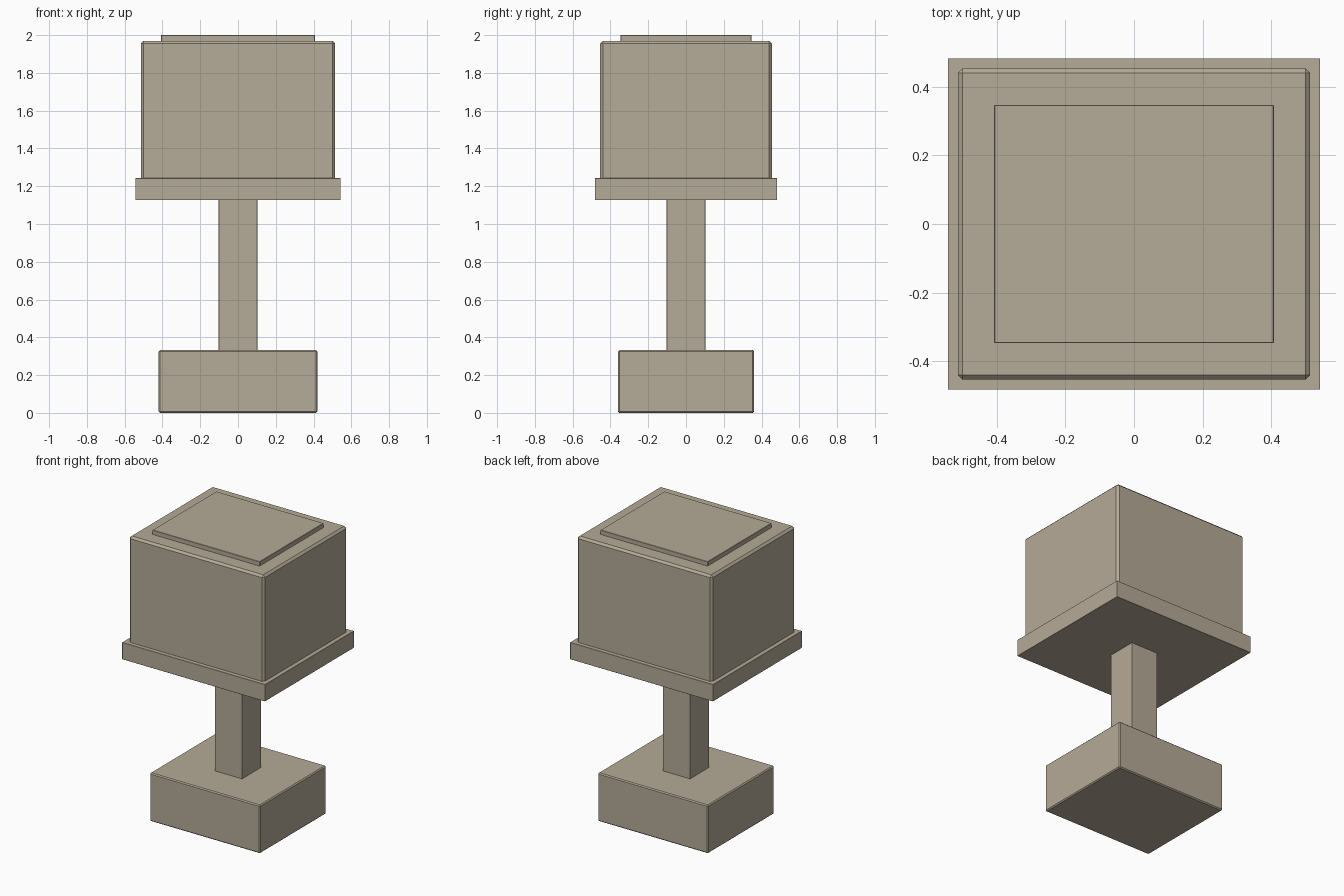
import bpy

if "Cube" in bpy.data.objects:
    bpy.data.objects.remove(bpy.data.objects["Cube"])

stone = bpy.data.materials.new("warm_stone")
stone.diffuse_color = (0.46, 0.405, 0.31, 1.0)
stone.use_nodes = True
stone.node_tree.nodes["Principled BSDF"].inputs["Base Color"].default_value = stone.diffuse_color


def block(name, width, depth, z0, z1, bevel):
    """Centred box from z0 to z1 with a small flat chamfer."""
    bpy.ops.mesh.primitive_cube_add(size=1, location=(0, 0, (z0 + z1) / 2))
    ob = bpy.context.object
    ob.name = ob.data.name = name
    ob.scale = (width, depth, z1 - z0)
    bpy.ops.object.transform_apply(location=False, rotation=False, scale=True)
    ob.data.materials.append(stone)
    if bevel:
        mod = ob.modifiers.new("chamfer", 'BEVEL')
        mod.width = bevel
        mod.segments = 1
    return ob


# Foot and post
block("base", 0.84, 0.72, 0.0, 0.332, 0.007)
block("post", 0.206, 0.206, 0.32, 1.135, 0.002)

# Head: wide tray, chamfered box sunk into it, thin raised lid
block("tray", 1.086, 0.966, 1.127, 1.243, 0.001)
block("head_box", 1.028, 0.908, 1.22, 1.97, 0.014)
block("lid", 0.816, 0.694, 1.955, 2.0, 0.002)
